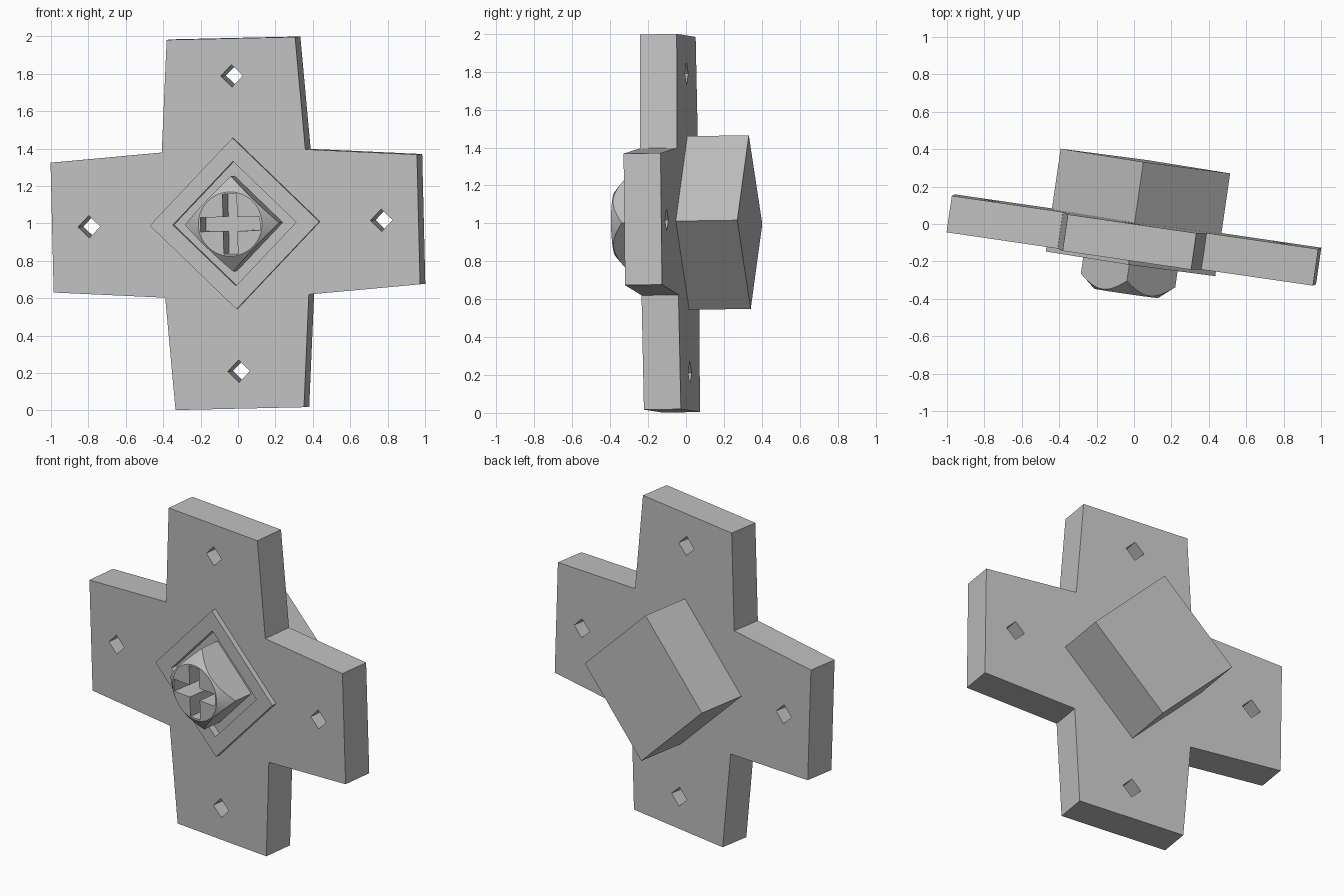
import bpy, bmesh, math
from mathutils import Vector, Matrix

cube = bpy.data.objects.get("Cube")
if cube:
    bpy.data.objects.remove(cube, do_unlink=True)

grey = bpy.data.materials.new("light_grey")
grey.use_nodes = True
colour = (0.53, 0.53, 0.53, 1)
grey.diffuse_color = colour
grey.node_tree.nodes["Principled BSDF"].inputs["Base Color"].default_value = colour

# Leaning frame: origin at the centre of the plate's front face
up = Vector((-0.024, -0.011, 1)).normalized()
side = Vector((0.99, -0.144, 0.021))
side = (side - up * side.dot(up)).normalized()
back = up.cross(side)
frame = Matrix((side, back, up)).transposed().to_4x4()
frame.translation = (-0.0145, -0.183, 0.999)


def prism(name, points, front, rear, grow=1.0):
    """Closed solid from an (x, z) outline, rear end scaled by grow."""
    bm = bmesh.new()
    a = [bm.verts.new((x, front, z)) for x, z in points]
    b = [bm.verts.new((x * grow, rear, z * grow)) for x, z in points]
    bm.faces.new(a)
    bm.faces.new(b)
    for i in range(len(a)):
        j = (i + 1) % len(a)
        bm.faces.new((a[i], a[j], b[j], b[i]))
    bmesh.ops.recalc_face_normals(bm, faces=bm.faces)
    mesh = bpy.data.meshes.new(name)
    bm.to_mesh(mesh)
    bm.free()
    mesh.materials.append(grey)
    obj = bpy.data.objects.new(name, mesh)
    bpy.context.collection.objects.link(obj)
    obj.matrix_world = frame
    return obj


def combine(obj, tool, operation="DIFFERENCE"):
    """Apply a boolean and discard the tool."""
    mod = obj.modifiers.new("cut", "BOOLEAN")
    mod.operation = operation
    mod.solver = "EXACT"
    mod.object = tool
    bpy.context.view_layer.update()
    bpy.ops.object.select_all(action="DESELECT")
    obj.select_set(True)
    bpy.context.view_layer.objects.active = obj
    bpy.ops.object.modifier_apply(modifier=mod.name)
    bpy.data.objects.remove(tool, do_unlink=True)


def ngon(radius, sides=4, x=0, z=0):
    steps = [math.tau * i / sides for i in range(sides)]
    return [(x + radius * math.cos(t), z + radius * math.sin(t)) for t in steps]


def four_arms(points):
    """Repeat an outline piece at each quarter turn."""
    outline = []
    for k in range(4):
        c, s = round(math.cos(k * math.pi / 2)), round(math.sin(k * math.pi / 2))
        outline += [(c * x - s * z, s * x + c * z) for x, z in points]
    return outline


# Cross plate with tapered arms and a diamond hole in each
inner, end, half_end = 0.388, 0.99, 0.347
plate = prism("cross_plate", four_arms([(inner, -inner), (end, -half_end), (end, half_end)]), 0, 0.197)
combine(plate, prism("cutter", ngon(0.45), -0.1, 0.3))
for x, z in four_arms([(0.79, 0)]):
    combine(plate, prism("cutter", ngon(0.06, 4, x, z), -0.1, 0.3))

# Diamond housing: shallow recess in front, deep socket behind
housing = prism("socket_housing", ngon(0.458), -0.03, 0.525)
combine(housing, prism("cutter", ngon(0.333), -0.2, 0.01))
combine(housing, prism("cutter", ngon(0.333), 0.085, 0.7))

# Square boss with cone-chamfered corners and a cross-shaped slot
boss = prism("chamfered_boss", ngon(0.255), -0.3, 0.05)
combine(boss, prism("cone", ngon(0.172, 64), -0.19, 0.1, 3.0), "INTERSECT")
arm, half = 0.16, 0.038
combine(boss, prism("cutter", four_arms([(half, -half), (arm, -half), (arm, half)]), -0.3, 0.015))
bpy.ops.object.shade_smooth_by_angle(angle=math.radians(20))
